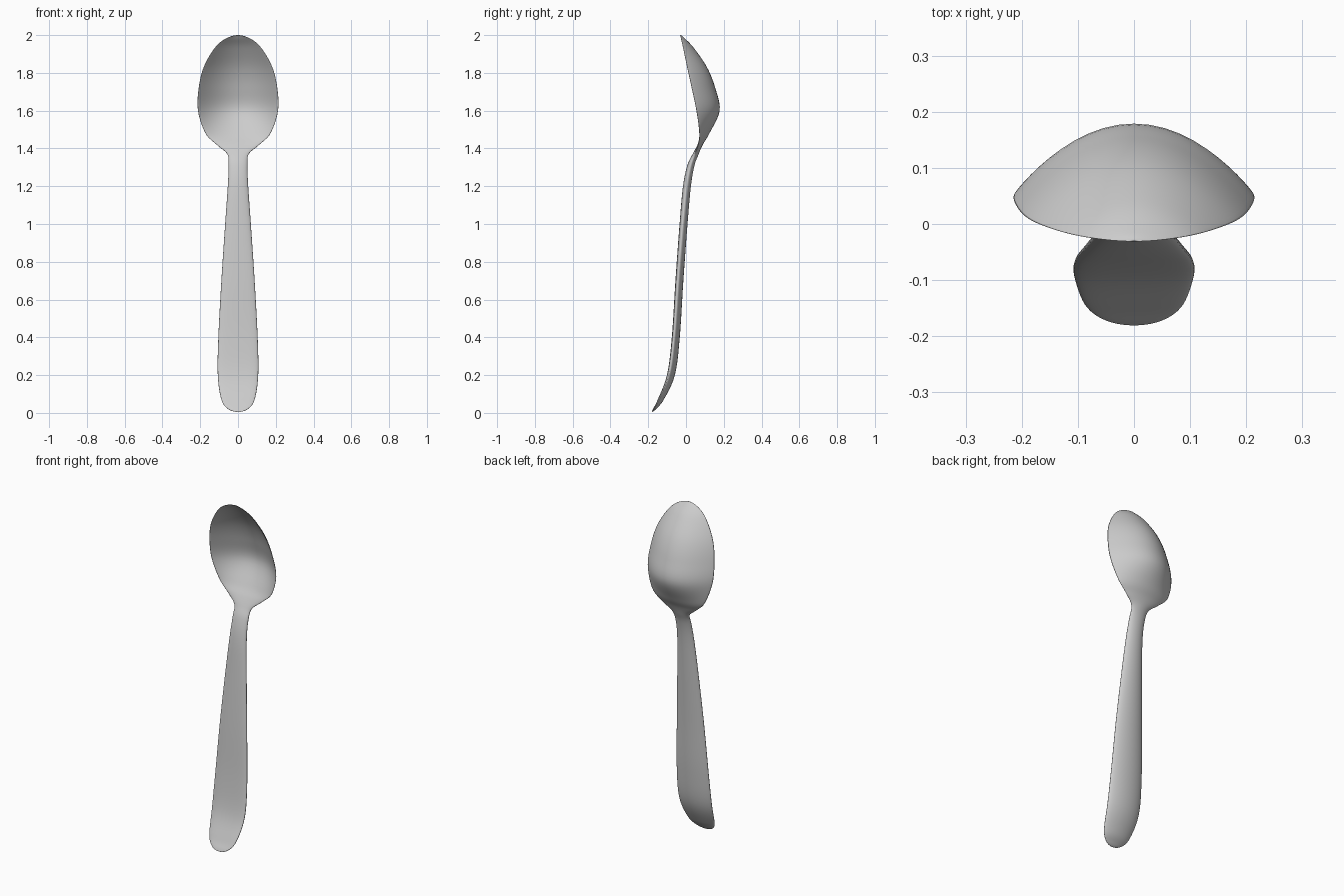
import bpy, bmesh, math
from mathutils import Vector

cube = bpy.data.objects.get("Cube")
if cube:
    bpy.data.objects.remove(cube, do_unlink=True)

# Brushed grey metal
metal = bpy.data.materials.new("grey_metal")
metal.use_nodes = True
grey = (0.6, 0.6, 0.6, 1)
metal.diffuse_color = grey
metal.node_tree.nodes["Principled BSDF"].inputs["Base Color"].default_value = grey

# Stations from handle end to bowl tip:
# height, half width, rim depth, camber, half thickness
STATIONS = [
    (0.005, 0, -0.18, 0, 0),
    (0.02, 0.052, -0.17, 0.003, 0.008),
    (0.07, 0.088, -0.142, 0.008, 0.016),
    (0.2, 0.107, -0.09, 0.01, 0.021),
    (0.4, 0.104, -0.063, 0.009, 0.021),
    (0.7, 0.088, -0.042, 0.007, 0.021),
    (1.0, 0.068, -0.018, 0.005, 0.021),
    (1.2, 0.054, 0.002, 0.003, 0.021),
    (1.31, 0.05, 0.024, 0.002, 0.019),
    (1.37, 0.057, 0.048, 0.003, 0.016),
    (1.42, 0.113, 0.065, 0.011, 0.013),
    (1.48, 0.172, 0.071, 0.042, 0.011),
    (1.6, 0.212, 0.055, 0.113, 0.010),
    (1.72, 0.208, 0.030, 0.116, 0.009),
    (1.83, 0.182, 0.006, 0.097, 0.008),
    (1.93, 0.125, -0.015, 0.052, 0.006),
    (1.98, 0.068, -0.026, 0.018, 0.004),
    (2.0, 0, -0.031, 0, 0),
]
STEPS, SIDES = 6, 48


def mirrored(s):
    return (s[0], -s[1], s[2], -s[3], -s[4])


def spline(a, b, c, d, t):
    return [0.5 * (2*q + (r - p)*t + (2*p - 5*q + 4*r - s)*t*t
                   + (3*q - p - 3*r + s)*t**3) for p, q, r, s in zip(a, b, c, d)]


# Smoothly resampled sections, rounded off at both tips
pts = [mirrored(STATIONS[1])] + STATIONS + [mirrored(STATIONS[-2])]
sections = [spline(*pts[i:i + 4], k / STEPS)
            for i in range(len(pts) - 3) for k in range(STEPS)]
sections.append(STATIONS[-1])

# Loft the cambered lens sections into one skin
bm = bmesh.new()
rings = []
for z, w, rim, camber, thick in sections:
    ring = []
    for j in range(SIDES):
        a = math.tau * j / SIDES
        s = math.sin(a)
        ring.append(bm.verts.new(Vector((w * math.cos(a), rim + camber*s*s + thick*s, z))))
    rings.append(ring)
for lower, upper in zip(rings, rings[1:]):
    for j in range(SIDES):
        k = (j + 1) % SIDES
        bm.faces.new((lower[j], lower[k], upper[k], upper[j]))
bmesh.ops.remove_doubles(bm, verts=bm.verts, dist=0.00005)
bmesh.ops.recalc_face_normals(bm, faces=bm.faces)

mesh = bpy.data.meshes.new("spoon")
bm.to_mesh(mesh)
bm.free()
mesh.materials.append(metal)
spoon = bpy.data.objects.new("spoon", mesh)
bpy.context.collection.objects.link(spoon)
mesh.shade_smooth()
